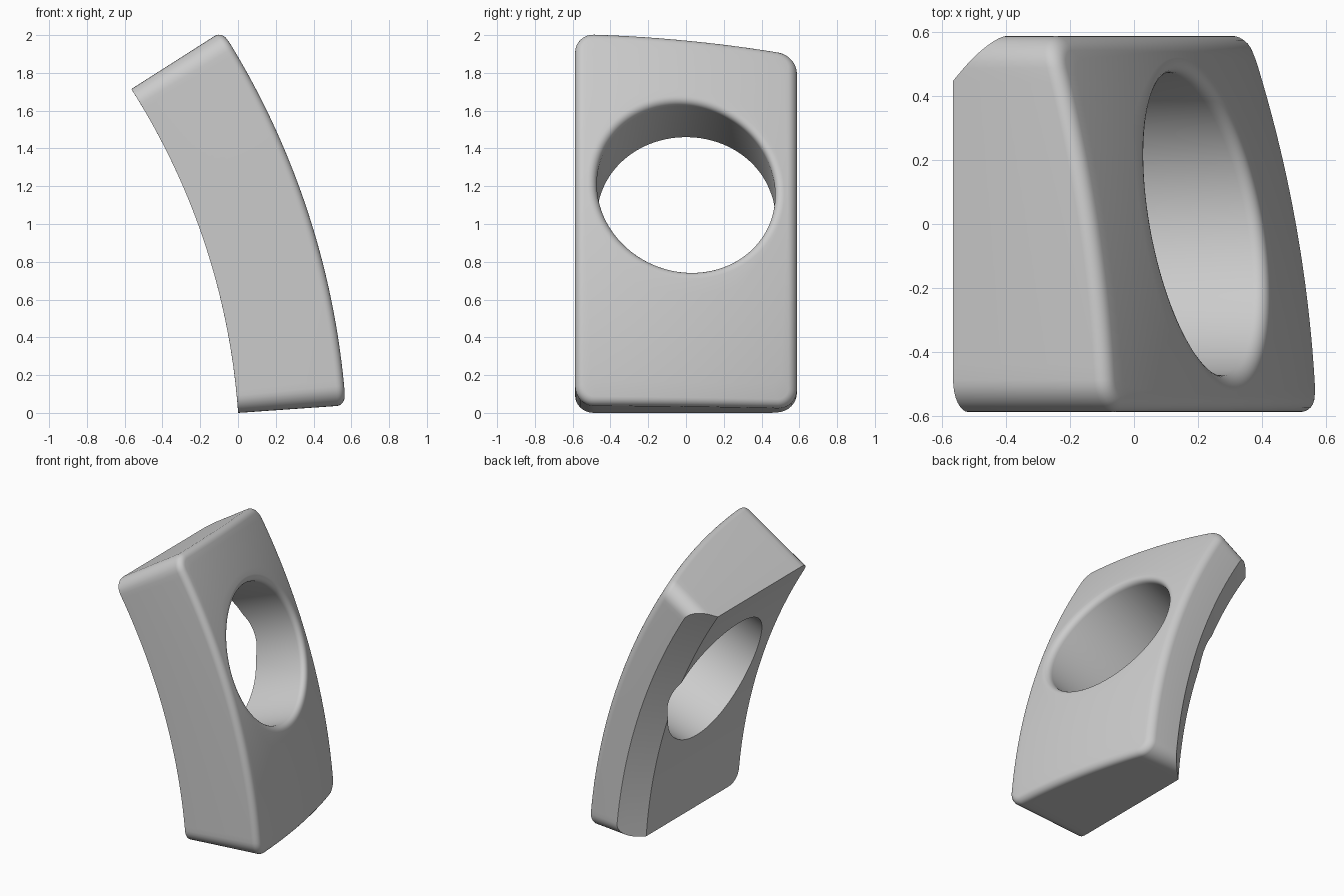
import bpy, bmesh, math
from mathutils import Vector

cube = bpy.data.objects.get("Cube")
if cube:
    bpy.data.objects.remove(cube, do_unlink=True)

# Main dimensions: the block is bent around an axis parallel to y
R_IN = 3.667
START, END = math.radians(4.0), math.radians(32.5)
HOLE_ANGLE = math.radians(20.5)
HOLE_R = 0.472
HALF_Y = 0.587
CORNER = 0.1
FILLET = 0.045
CHAMFER = 0.14
MID_R = 4.0
STEPS = 6
RINGS = 8


def r_out(y):
    """Spherical outer face."""
    return math.sqrt(4.243 ** 2 - (y + 0.75) ** 2)


def outline(inset):
    """Rounded rectangle in (angle, y), measured from the hole centre."""
    lo = (START - HOLE_ANGLE) * MID_R + inset
    hi = (END - HOLE_ANGLE) * MID_R - inset
    half, rad = HALF_Y - inset, CORNER - inset
    centres = [(hi - rad, half - rad), (lo + rad, half - rad),
               (lo + rad, rad - half), (hi - rad, rad - half)]
    pts = []
    for k, (cs, cy) in enumerate(centres):
        for i in range(9):
            a = math.pi / 2 * (k + i / 8)
            pts.append((cs + rad * math.cos(a), cy + rad * math.sin(a)))
        # straight run to the next corner
        ns, ny = centres[(k + 1) % 4]
        a = math.pi / 2 * (k + 1)
        ns, ny = ns + rad * math.cos(a), ny + rad * math.sin(a)
        s, y = pts[-1]
        count = 20 if k % 2 else 56
        pts += [(s + (ns - s) * i / count, y + (ny - y) * i / count)
                for i in range(1, count)]
    return [(s / MID_R, y) for s, y in pts]


TURNS = [math.atan2(y, a * MID_R) for a, y in outline(0)]


def hole(radius, drop, inner=False):
    """Ring of a straight round bore whose axis is radial."""
    ring = []
    for t in TURNS:
        y = radius * math.sin(t)
        r = R_IN if inner else r_out(y) - drop
        ring.append((math.asin(radius * math.cos(t) / r), y, r))
    return ring


def blend(a, b, radius_at):
    """Rings between two rings along a curved face."""
    rings = []
    for i in range(1, RINGS):
        f = i / RINGS
        ring = []
        for p, q in zip(a, b):
            y = p[1] + (q[1] - p[1]) * f
            ring.append((p[0] + (q[0] - p[0]) * f, y, radius_at(y)))
        rings.append(ring)
    return rings


# Closed section: inner face, side wall, outer fillet, outer face, bore
bore_in = hole(HOLE_R, 0, inner=True)
edge_in = [(a, y, R_IN) for a, y in outline(0)]
rings = [bore_in] + blend(bore_in, edge_in, lambda y: R_IN) + [edge_in]
for i in range(STEPS + 1):
    t = math.pi / 2 * i / STEPS
    rings.append([(a, y, r_out(y) - FILLET * (1 - math.sin(t)))
                  for a, y in outline(FILLET * (1 - math.cos(t)))])
rim = []
for i in range(STEPS + 1):
    t = math.pi / 2 * i / STEPS
    rim.append(hole(HOLE_R + FILLET * (1 - math.sin(t)), FILLET * (1 - math.cos(t))))
rings += blend(rings[-1], rim[0], r_out) + rim

bm = bmesh.new()
loops = [[bm.verts.new(p) for p in ring] for ring in rings]
n = len(TURNS)
for k, a in enumerate(loops):
    b = loops[(k + 1) % len(loops)]
    for i in range(n):
        j = (i + 1) % n
        bm.faces.new((a[i], a[j], b[j], b[i]))

# Chamfer on the back inner edge, cut while the block is still unbent
bmesh.ops.bisect_plane(bm, geom=bm.verts[:] + bm.edges[:] + bm.faces[:], dist=1e-5,
                       plane_co=(0, HALF_Y - CHAMFER, R_IN), plane_no=(0, 1, -1))
for v in bm.verts:
    v.co.z = max(v.co.z, R_IN + v.co.y - (HALF_Y - CHAMFER))

# Bend into the arc
for v in bm.verts:
    a, y, r = v.co
    a += HOLE_ANGLE
    v.co = Vector((r * math.cos(a), y, r * math.sin(a)))
bmesh.ops.remove_doubles(bm, verts=bm.verts[:], dist=1e-4)
bmesh.ops.recalc_face_normals(bm, faces=bm.faces[:])

# Centre on x and stand on the ground
xs = [v.co.x for v in bm.verts]
shift = Vector((-(min(xs) + max(xs)) / 2, 0, -min(v.co.z for v in bm.verts)))
bmesh.ops.translate(bm, verts=bm.verts[:], vec=shift)

mesh = bpy.data.meshes.new("curved_block")
bm.to_mesh(mesh)
bm.free()
block = bpy.data.objects.new("curved_block", mesh)
bpy.context.scene.collection.objects.link(block)

# Single light grey colour
grey = bpy.data.materials.new("light_grey")
grey.use_nodes = True
colour = (0.6, 0.6, 0.6, 1)
grey.diffuse_color = colour
grey.node_tree.nodes["Principled BSDF"].inputs["Base Color"].default_value = colour
mesh.materials.append(grey)

bpy.ops.object.select_all(action="DESELECT")
block.select_set(True)
bpy.context.view_layer.objects.active = block
bpy.ops.object.shade_smooth_by_angle(angle=math.radians(28))
